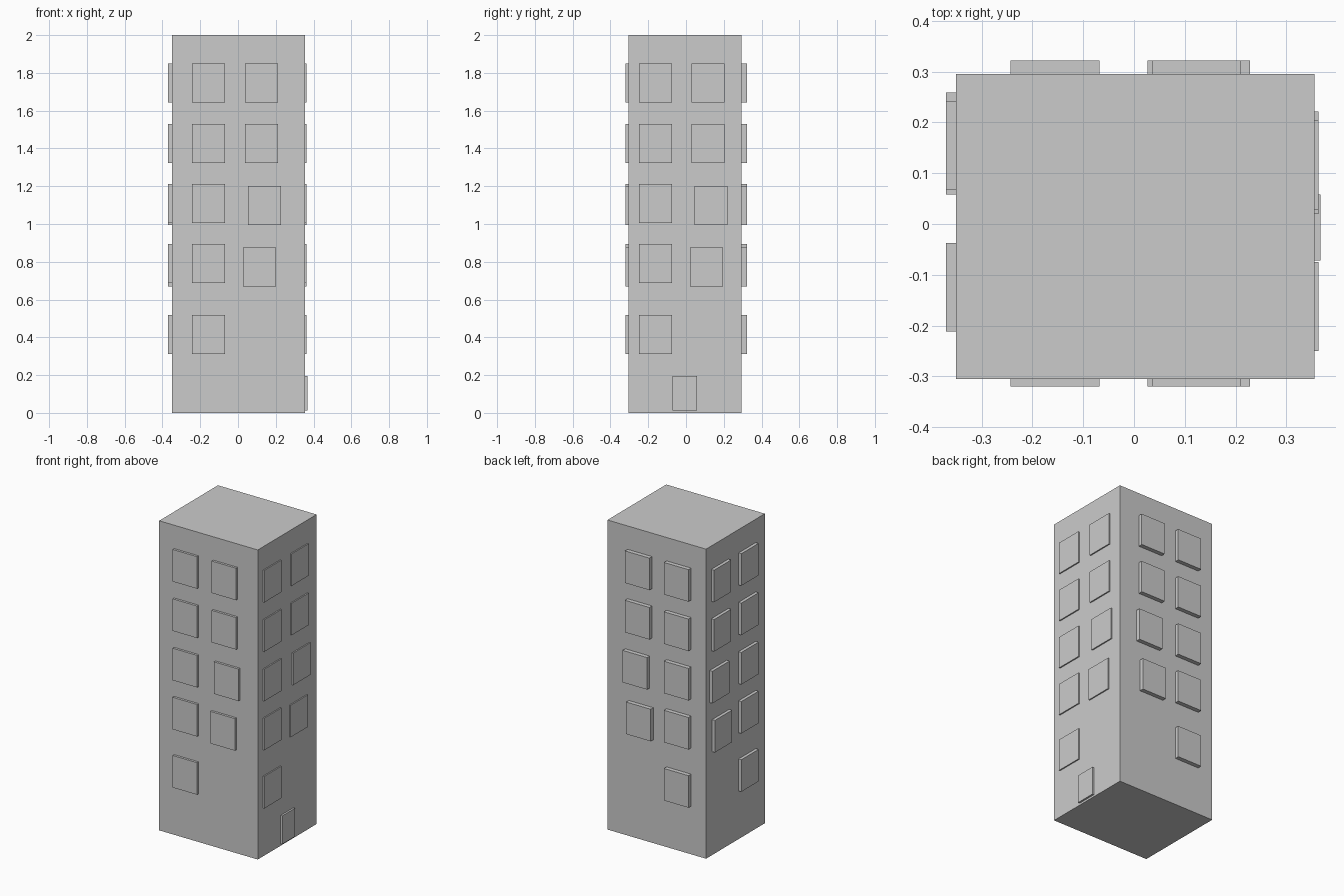
import bpy

if "Cube" in bpy.data.objects:
    bpy.data.objects.remove(bpy.data.objects["Cube"])


def box(name, lo, hi):
    """Axis-aligned box from its two extreme corners."""
    bpy.ops.mesh.primitive_cube_add(size=1)
    ob = bpy.context.object
    ob.name = name
    ob.location = [(a + b) / 2 for a, b in zip(lo, hi)]
    ob.scale = [b - a for a, b in zip(lo, hi)]
    bpy.ops.object.transform_apply(location=True, rotation=True, scale=True)
    return ob


# Tower block
X0, X1, Y0, Y1 = -0.35, 0.355, -0.305, 0.295
box("tower_body", (X0, Y0, 0), (X1, Y1, 2))

# Window layout: (offset along the wall, bottom height), measured from first column
W, H, EMBED = 0.175, 0.207, 0.006
first_column = [(0, z) for z in (0.311, 0.687, 1.004, 1.323, 1.642)]
second_column = [(0.27, 0.668), (0.296, 0.995), (0.279, 1.323), (0.279, 1.642)]

# Wall: name, axis along the wall, start of first column, depth range
walls = [
    ("front", "x", -0.243, -0.320, Y0 + EMBED),
    ("back", "x", -0.243, Y1 - EMBED, 0.322),
    ("left", "y", -0.212, -0.370, X0 + EMBED),
    ("right", "y", -0.250, X1 - EMBED, 0.363),
]
for side, axis, start, d0, d1 in walls:
    for i, (off, z) in enumerate(first_column + second_column):
        s = start + off
        if axis == "x":
            lo, hi = (s, d0, z), (s + W, d1, z + H)
        else:
            lo, hi = (d0, s, z), (d1, s + W, z + H)
        box(f"{side}_window_{i + 1}", lo, hi)

# Entrance door on the right wall
box("door", (X1 - EMBED, -0.072, 0.013), (0.367, 0.058, 0.196))
